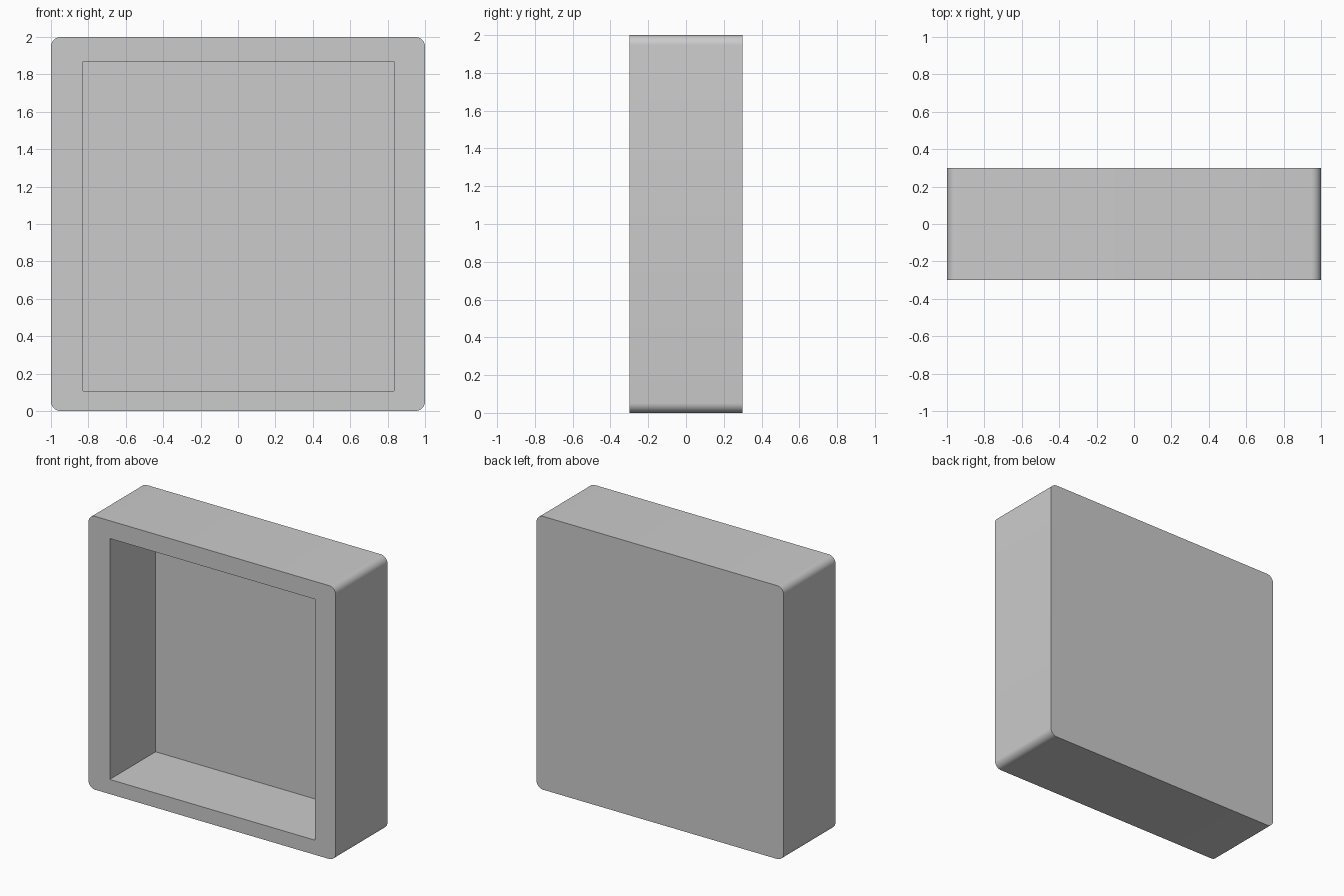
import bpy, bmesh

if "Cube" in bpy.data.objects:
    bpy.data.objects.remove(bpy.data.objects["Cube"])


def box(name, lo, hi):
    """Axis-aligned box between two corners."""
    bm = bmesh.new()
    bmesh.ops.create_cube(bm, size=1)
    for v in bm.verts:
        v.co = [lo[i] + (v.co[i] + 0.5) * (hi[i] - lo[i]) for i in range(3)]
    return bm


def to_object(bm, name):
    mesh = bpy.data.meshes.new(name)
    bm.to_mesh(mesh)
    bm.free()
    obj = bpy.data.objects.new(name, mesh)
    bpy.context.collection.objects.link(obj)
    return obj


# Case: block with its four depth-wise edges rounded
bm = box("case", (-1, -0.3, 0), (1, 0.3, 2))
depth_edges = [e for e in bm.edges
               if abs(e.verts[0].co.y - e.verts[1].co.y) > 0.1]
bmesh.ops.bevel(bm, geom=depth_edges, offset=0.053, segments=8,
                profile=0.5, affect='EDGES')
case = to_object(bm, "open_case")

# Recess cutter, open at the front and leaving a thin back panel
cutter = to_object(box("recess", (-0.828, -0.5, 0.107), (0.835, 0.23, 1.87)),
                   "recess_cutter")
cutter.hide_render = True
cutter.hide_set(True)

cut = case.modifiers.new("Recess", 'BOOLEAN')
cut.operation = 'DIFFERENCE'
cut.solver = 'EXACT'
cut.object = cutter

# Apply the cut, then smooth the rounded corners only
bpy.context.view_layer.objects.active = case
case.select_set(True)
bpy.ops.object.modifier_apply(modifier=cut.name)
bpy.data.objects.remove(cutter, do_unlink=True)
bpy.ops.object.shade_smooth_by_angle(angle=0.52)
